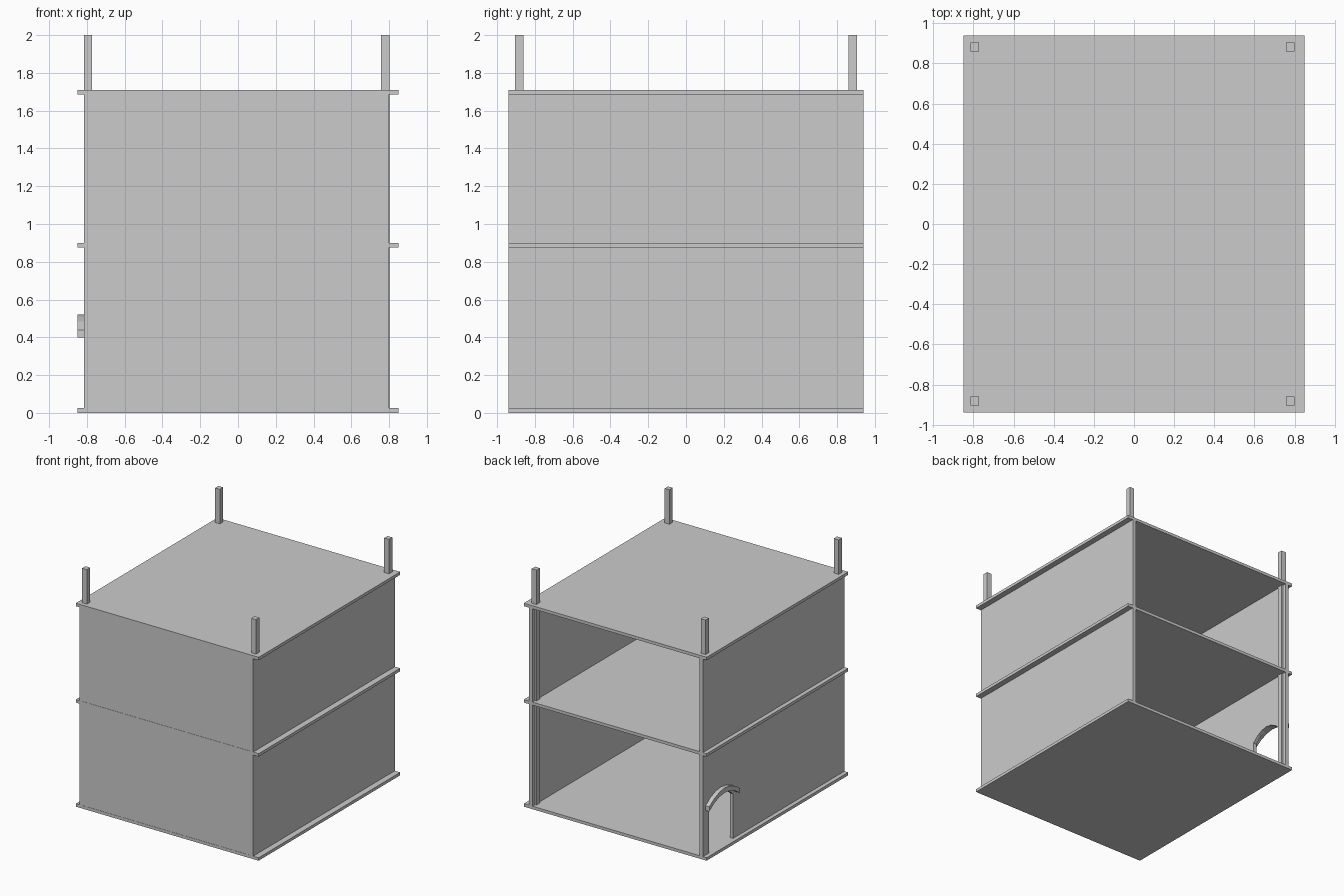
import bpy, bmesh
from mathutils import Vector

if "Cube" in bpy.data.objects:
    bpy.data.objects.remove(bpy.data.objects["Cube"])

W, D, T = 0.85, 0.94, 0.025          # half width, half depth, slab thickness
FLOORS = [0.0, 0.875, 1.685]         # underside of each slab


def prism(name, profile, x0, x1):
    """Extrude a (y, z) profile along x."""
    bm = bmesh.new()
    face = bm.faces.new([bm.verts.new((x0, y, z)) for y, z in profile])
    ext = bmesh.ops.extrude_face_region(bm, geom=[face])
    moved = [v for v in ext["geom"] if isinstance(v, bmesh.types.BMVert)]
    bmesh.ops.translate(bm, verts=moved, vec=Vector((x1 - x0, 0, 0)))
    bmesh.ops.recalc_face_normals(bm, faces=bm.faces)
    mesh = bpy.data.meshes.new(name)
    bm.to_mesh(mesh)
    bm.free()
    obj = bpy.data.objects.new(name, mesh)
    bpy.context.collection.objects.link(obj)
    return obj


def box(name, x0, x1, y0, y1, z0, z1):
    return prism(name, [(y0, z0), (y1, z0), (y1, z1), (y0, z1)], x0, x1)


def arch(half, spring, rise, n=6, mid=0.70):
    """Points of a shallow arch in the y-z plane."""
    ts = [2 * i / n - 1 for i in range(n + 1)]
    return [(mid + half * t, spring + rise * (1 - t * t)) for t in ts]


# Floor slabs
for name, z in zip(("ground_slab", "middle_slab", "roof_slab"), FLOORS):
    box(name, -W, W, -D, D, z, z + T)

# Corner posts rising above the roof
for side, x in (("left", -0.794), ("right", 0.779)):
    for end, y in (("front", -0.883), ("back", 0.883)):
        box(f"{side}_{end}_post", x - 0.022, x + 0.022, y - 0.022, y + 0.022, T, 2.0)

# Walls of both storeys; the back stays open
doorway = [(0.54, T)] + arch(0.16, 0.40, 0.08) + [(0.86, T)]
for storey, lo, hi in (("lower", FLOORS[0] + T, FLOORS[1]),
                       ("upper", FLOORS[1] + T, FLOORS[2])):
    box(f"{storey}_front_wall", -0.785, 0.77, -D + 0.002, -0.906, lo, hi)
    box(f"{storey}_right_wall", 0.77, 0.80, -D, D, lo, hi)
    gap = doorway if storey == "lower" else []
    outline = [(-D, lo)] + gap + [(D, lo), (D, hi), (-D, hi)]
    prism(f"{storey}_left_wall", outline, -0.815, -0.785)

# Arched hood over the doorway
prism("door_arch", arch(0.205, 0.44, 0.08) + arch(0.205, 0.40, 0.08)[::-1], -W, -0.815)
